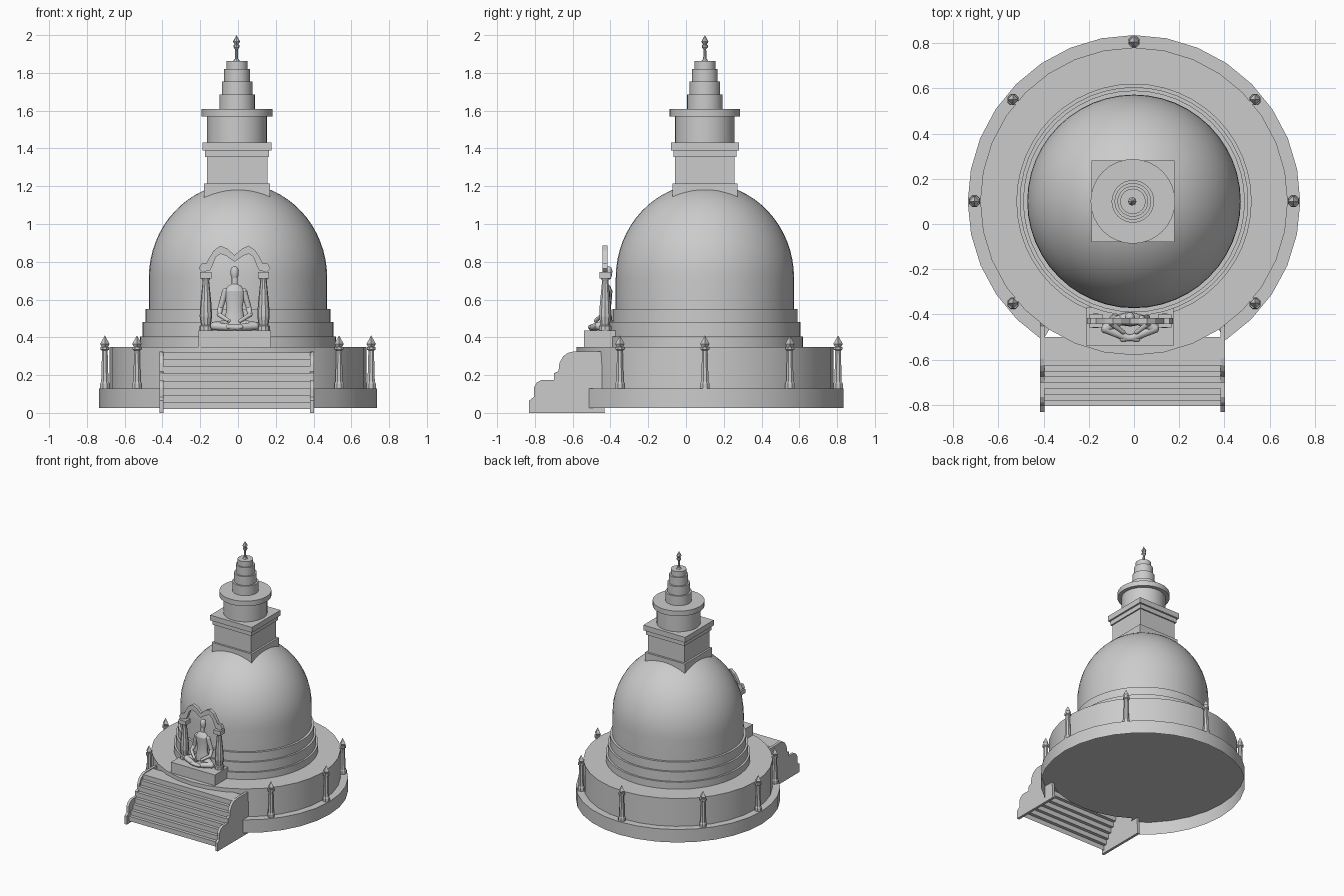
import bpy, bmesh, math
from mathutils import Vector, Matrix

if "Cube" in bpy.data.objects:
    bpy.data.objects.remove(bpy.data.objects["Cube"])

CX, CY = 0.0, 0.1          # axis of the dome
SX = -0.018                # axis of the shrine and statue


def finish(name, bm, smooth=True, angle=35):
    bmesh.ops.recalc_face_normals(bm, faces=bm.faces)
    me = bpy.data.meshes.new(name)
    bm.to_mesh(me)
    bm.free()
    if smooth:
        me.shade_smooth()
        me.set_sharp_from_angle(angle=math.radians(angle))
    ob = bpy.data.objects.new(name, me)
    bpy.context.collection.objects.link(ob)
    return ob


def lathe(name, prof, cx=CX, cy=CY, seg=32, start=0, sweep=360, smooth=True):
    bm = bmesh.new()
    a = math.radians(start)
    vs = [bm.verts.new((cx + r * math.cos(a), cy + r * math.sin(a), z)) for r, z in prof]
    es = [bm.edges.new(p) for p in zip(vs, vs[1:])]
    bmesh.ops.spin(bm, geom=vs + es, cent=(cx, cy, 0), axis=(0, 0, 1),
                   angle=math.radians(sweep), steps=seg)
    bmesh.ops.remove_doubles(bm, verts=bm.verts, dist=1e-5)
    return finish(name, bm, smooth)


def box(name, x0, x1, y0, y1, z0, z1):
    bm = bmesh.new()
    m = Matrix.Translation(((x0 + x1) / 2, (y0 + y1) / 2, (z0 + z1) / 2)) @ \
        Matrix.Diagonal((x1 - x0, y1 - y0, z1 - z0, 1))
    bmesh.ops.create_cube(bm, size=1, matrix=m)
    return finish(name, bm, False)


def extrude(name, pts, vec):
    bm = bmesh.new()
    f = bm.faces.new([bm.verts.new(p) for p in pts])
    r = bmesh.ops.extrude_face_region(bm, geom=[f], use_keep_orig=True)
    bmesh.ops.translate(bm, vec=vec, verts=[v for v in r['geom'] if isinstance(v, bmesh.types.BMVert)])
    return finish(name, bm, False)


def limb(name, pts, radii, seg=10):
    """Tapered rounded limb: cones between joints, spheres at the joints."""
    bm = bmesh.new()
    for p, q, r0, r1 in zip(pts, pts[1:], radii, radii[1:]):
        p, q = Vector(p), Vector(q)
        d = q - p
        m = Matrix.Translation((p + q) / 2) @ d.to_track_quat('Z', 'Y').to_matrix().to_4x4()
        bmesh.ops.create_cone(bm, cap_ends=True, segments=seg, radius1=r0, radius2=r1,
                              depth=d.length, matrix=m)
    for p, r in zip(pts, radii):
        bmesh.ops.create_uvsphere(bm, u_segments=seg, v_segments=6, radius=r,
                                  matrix=Matrix.Translation(p))
    return finish(name, bm, True, 50)


# round platform: lower ring is open below and interrupted by the stairs
gap = math.degrees(math.asin(0.405 / 0.735))
lathe("lower_ring", [(0.735, 0.027), (0.735, 0.13), (0.67, 0.13)], seg=26,
      start=-90 + gap, sweep=360 - 2 * gap)
lathe("upper_drum", [(0, 0.13), (0.68, 0.13), (0.68, 0.35), (0, 0.35)])

# stepped dome base
lathe("dome_terraces", [(0.52, 0.35), (0.52, 0.405), (0.505, 0.405), (0.505, 0.48),
                        (0.49, 0.48), (0.49, 0.55), (0.46, 0.55)], seg=48)
# dome
prof = [(0.472, 0.55)] + [(0.472 * math.cos(t), 0.715 + 0.5 * math.sin(t))
                          for t in [i * math.pi / 32 for i in range(16)]] + [(0, 1.215)]
lathe("dome", prof, seg=48)

# square block above the dome
TX = -0.005
for i, (h, z0, z1) in enumerate([(0.175, 1.12, 1.215), (0.16, 1.215, 1.355),
                                 (0.17, 1.355, 1.39), (0.183, 1.39, 1.432)]):
    box(f"square_block_{i}", TX - h, TX + h, CY - h + .003, CY + h - .003, z0, z1)

# round drum with flange and stepped spire
lathe("spire", [(0.158, 1.43), (0.158, 1.57), (0.187, 1.57), (0.187, 1.61), (0.094, 1.61),
                (0.094, 1.685), (0.081, 1.685), (0.081, 1.755), (0.068, 1.755), (0.068, 1.82),
                (0.056, 1.82), (0.056, 1.862), (0, 1.862)], cx=TX)
# finial
lathe("finial", [(0.02, 1.86), (0.009, 1.875), (0.007, 1.925), (0.016, 1.935), (0.016, 1.947),
                 (0.009, 1.95), (0.019, 1.965), (0, 2.0)], cx=TX - .003, seg=8, smooth=False)

# seven posts around the platform, none at the stairs
for i in range(7):
    a = math.radians(-45 + 45 * i)
    px, py = 0.705 * math.cos(a), CY + 0.705 * math.sin(a)
    if i in (0, 2, 4, 6):
        px, py = math.copysign(0.535, px), CY + math.copysign(0.45, py - CY)
    if i in (0, 2, 4, 6):
        px *= 1.0
    for part, prof, seg in (
            ("shaft", [(0, .13), (.027, .13), (.027, .155), (.021, .165), (.016, .33), (.025, .335),
                       (.025, .35), (0, .35)], 8),
            ("tip", [(0, .345), (.014, .345), (.025, .365), (0, .41)], 4)):
        lathe(f"post_{part}_{i}", prof, px, py, seg, 22.5 if seg == 8 else 0, smooth=False)

# stair side walls
side = [(-.83, 0), (-.83, .065), (-.805, .085), (-.805, .135), (-.79, .16), (-.765, .175),
        (-.70, .175), (-.70, .21), (-.675, .22), (-.67, .265), (-.65, .3), (-.625, .318),
        (-.595, .325), (-.45, .325), (-.43, 0)]
for n, x in (("left", -0.415), ("right", 0.382)):
    extrude(f"stair_wall_{n}", [(x, y, z) for y, z in side], (0.02, 0, 0))

# stairs: a folded sheet, open below
N = 8
bm = bmesh.new()
path = [(-0.805, 0.02)]
for i in range(N):
    z = 0.02 + 0.3 * (i + 1) / N
    path += [(path[-1][0], z), (-0.805 + 0.205 * (i + 1) / N, z)]
path[-1] = (-0.5, path[-1][1])
rows = [[bm.verts.new((x, y, z)) for x in (-0.4, 0.39)] for y, z in path]
for a, b in zip(rows, rows[1:]):
    bm.faces.new((a[0], a[1], b[1], b[0]))
finish("stairs", bm, False)

# shrine pedestal
box("pedestal", -0.21, 0.175, -0.54, -0.37, 0.35, 0.435)

# shrine pillars
for n, x in (("left", -0.17), ("right", 0.135)):
    lathe(f"pillar_{n}", [(0, .435), (.034, .435), (.034, .46), (.026, .465), (.033, .51),
                          (.03, .57), (.017, .7), (.022, .71), (.022, .715), (0, .715)],
          x, -0.428, 10, smooth=False)
    box(f"pillar_capital_{n}", x - .03, x + .03, -.458, -.398, .712, .745)

# double-curved arch on the pillars
outer = [(-.19, .765), (-.175, .79), (-.15, .79), (-.135, .82), (-.11, .86), (-.075, .885),
         (-.04, .87), (0, .835)]
inner = [(0, .80), (-.045, .832), (-.075, .842), (-.1, .825), (-.115, .785), (-.13, .755),
         (-.17, .745)]
half = outer + inner
loop = outer + [(-x, z) for x, z in outer[-2::-1]] + [(-x, z) for x, z in inner[::-1]] + inner[1:]
extrude("arch", [(SX + x, -.443, z) for x, z in loop], (0, .027, 0))

# seated statue
FY = -0.42
torso = lathe("torso", [(0, .46), (.06, .46), (.05, .51), (.042, .56), (.052, .62), (.055, .645),
                        (.035, .672), (.016, .682), (.015, .715), (0, .715)], 0, 0, 12)
torso.scale = (1, 0.55, 1)
torso.location = (SX, FY, 0)
head = lathe("head", [(0, .705), (.014, .709), (.021, .73), (.022, .753), (.017, .768), (.009, .774),
                      (0, .777)], 0, 0, 12)
head.location = (SX, FY + .008, 0)
for n, s in (("left", -1), ("right", 1)):
    def P(x, y, z): return (SX + s * x, y, z)
    limb(f"arm_{n}", [P(.05, FY, .643), P(.075, FY + .005, .555), P(.082, FY - .02, .52),
                      P(.03, -.478, .487)], [.017, .015, .013, .01])
    limb(f"leg_{n}", [P(.04, -.42, .465), P(.108, -.462, .46), P(.02, -.5, .452),
                      P(-.035, -.51, .455)], [.028, .022, .017, .01])
